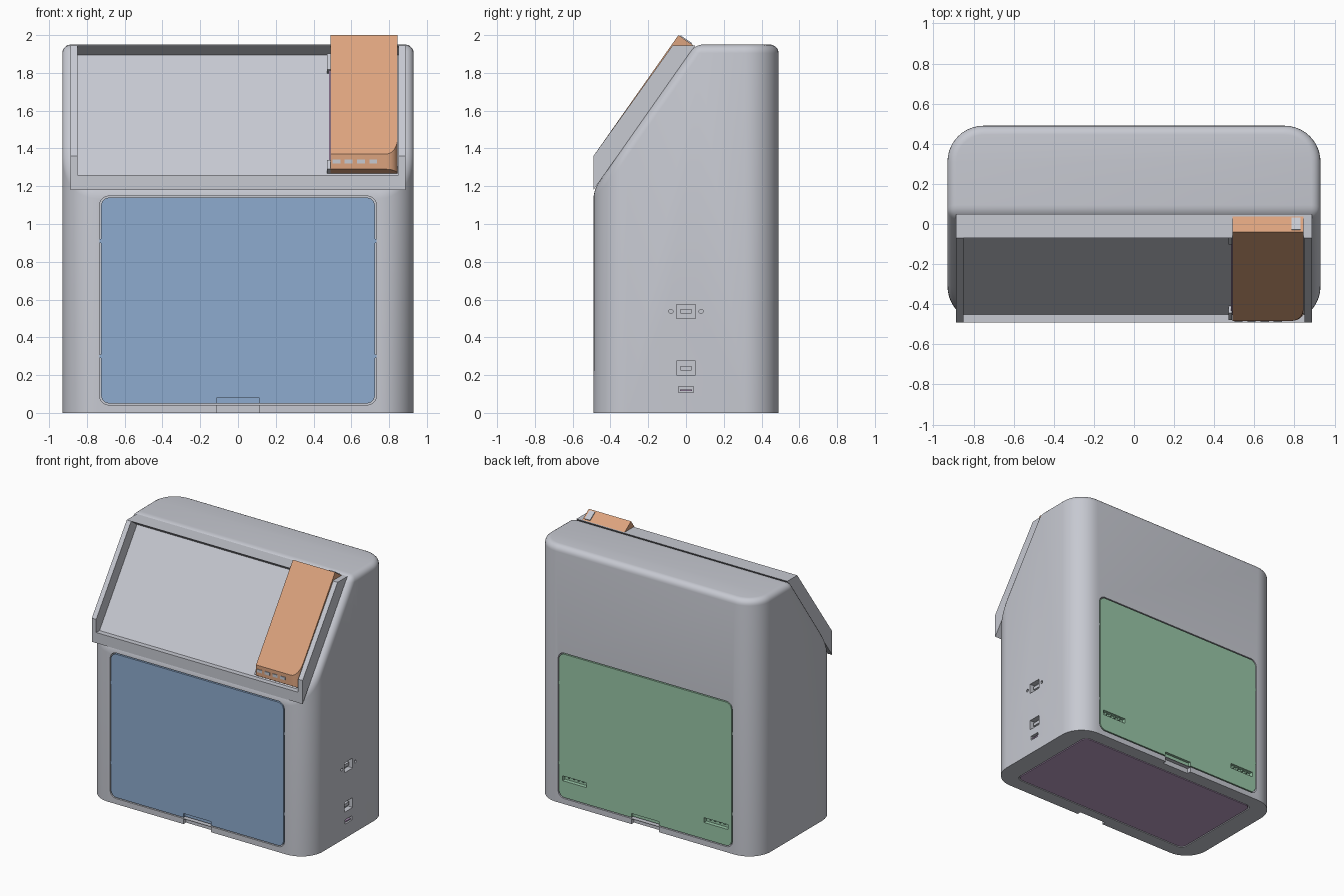
import bpy, bmesh, math
from mathutils import Vector

cube = bpy.data.objects.get("Cube")
if cube:
    bpy.data.objects.remove(cube, do_unlink=True)


def material(name, rgb):
    m = bpy.data.materials.new(name)
    m.use_nodes = True
    m.diffuse_color = (*rgb, 1)
    m.node_tree.nodes["Principled BSDF"].inputs["Base Color"].default_value = (*rgb, 1)
    return m


GREY = material("light grey", (.57, .585, .64))
BLUE = material("soft blue", (.27, .41, .62))
GREEN = material("soft green", (.32, .57, .39))
ORANGE = material("soft orange", (.72, .37, .21))
PURPLE = material("soft purple", (.51, .35, .57))


def place(axis, a, b, t):
    """Put outline point (a, b) at depth t along the axis."""
    return {"x": (t, a, b), "y": (a, t, b), "z": (a, b, t)}[axis]


def prism_mesh(axis, outline, lo, hi):
    bm = bmesh.new()
    ends = [[bm.verts.new(place(axis, a, b, t)) for a, b in outline] for t in (lo, hi)]
    bm.faces.new(ends[0])
    bm.faces.new(ends[1])
    n = len(outline)
    for i in range(n):
        j = (i + 1) % n
        bm.faces.new((ends[0][i], ends[0][j], ends[1][j], ends[1][i]))
    bmesh.ops.recalc_face_normals(bm, faces=bm.faces)
    return bm


def finish(name, bm, mat):
    me = bpy.data.meshes.new(name)
    bm.to_mesh(me)
    bm.free()
    me.materials.append(mat)
    ob = bpy.data.objects.new(name, me)
    bpy.context.collection.objects.link(ob)
    return ob


def prism(name, axis, outline, lo, hi, mat):
    return finish(name, prism_mesh(axis, outline, lo, hi), mat)


def rect(a0, a1, b0, b1, r=0, steps=6):
    """Rectangle outline with optional rounded corners."""
    if not r:
        return [(a0, b0), (a1, b0), (a1, b1), (a0, b1)]
    pts = []
    for k, (a, b) in enumerate([(a1 - r, b1 - r), (a0 + r, b1 - r), (a0 + r, b0 + r), (a1 - r, b0 + r)]):
        for i in range(steps + 1):
            ang = math.pi / 2 * (k + i / steps)
            pts.append((a + r * math.cos(ang), b + r * math.sin(ang)))
    return pts


def activate(ob):
    bpy.ops.object.select_all(action="DESELECT")
    ob.select_set(True)
    bpy.context.view_layer.objects.active = ob


def cut(target, axis, outline, lo, hi):
    cutter = prism("cutter", axis, outline, lo, hi, GREY)
    cutter.hide_render = True
    mod = target.modifiers.new("cut", "BOOLEAN")
    mod.operation, mod.solver, mod.object = "DIFFERENCE", "EXACT", cutter
    activate(target)
    bpy.ops.object.modifier_apply(modifier=mod.name)
    bpy.data.objects.remove(cutter, do_unlink=True)


def smooth(ob):
    activate(ob)
    bpy.ops.object.shade_smooth_by_angle(angle=math.radians(30))


# Main body: rounded block with a sloped upper front and soft upper edges
TOP, FRONT = 1.95, -.49
bm = prism_mesh("z", rect(-.93, .93, FRONT, -FRONT, .18, 10), 0, TOP)
slope = Vector((0, .54, .77)).normalized()
normal = Vector((0, -slope.z, slope.y))
res = bmesh.ops.bisect_plane(bm, geom=bm.verts[:] + bm.edges[:] + bm.faces[:],
                             plane_co=(0, FRONT, 1.18), plane_no=normal, clear_outer=True)
bmesh.ops.holes_fill(bm, edges=[e for e in bm.edges if e.is_boundary], sides=0)
bmesh.ops.recalc_face_normals(bm, faces=bm.faces)
rim = [e for e in bm.edges if min(v.co.z for v in e.verts) > 1.1
       and e.calc_face_angle(0) > math.radians(20)]
bmesh.ops.bevel(bm, geom=rim, offset=.045, segments=5, profile=.5,
                affect="EDGES", clamp_overlap=False)
body = finish("body", bm, GREY)

# Front and rear doors, each set in a pocket with a thin gap and a finger notch
GAP, DEPTH, NOTCH = .008, .04, .115
for name, side, mat in (("front_door", -1, BLUE), ("rear_door", 1, GREEN)):
    def span(inner, outer):
        return sorted((side * inner, side * outer))
    outer = -FRONT
    cut(body, "y", rect(-.725 - GAP, .725 + GAP, .05 - GAP, 1.14 + GAP, .05), *span(outer - DEPTH, outer + .1))
    cut(body, "y", rect(-NOTCH, NOTCH, -.02, .038), *span(outer - .03, outer + .1))
    door = prism(name, "y", rect(-.725, .725, .05, 1.14, .045), *span(outer - DEPTH, outer), mat)
    cut(door, "y", rect(-NOTCH, NOTCH, .03, .08), *span(outer - .02, outer + .1))
    if side > 0:
        for x in (-.595, .595):
            cut(door, "y", rect(x - .1, x + .1, .175, .212), *span(outer - .03, outer + .1))
            for k in range(4):
                tx = x - .06 + k * .04
                prism("vent_rib", "y", rect(tx - .005, tx + .005, .195, .212),
                      *span(outer - .03, outer - .015), GREEN)
    smooth(door)
    for x in (-.729, .729):
        for z in (.3, .91):
            prism("door_tab", "y", rect(x - .006, x + .006, z - .01, z + .01),
                  *span(outer - DEPTH, outer - .005), mat)

# Base plate
cut(body, "z", rect(-.77 - GAP, .77 + GAP, -.38 - GAP, .38 + GAP, .05), -.1, DEPTH)
base = prism("base_plate", "z", rect(-.77, .77, -.38, .38, .045), 0, DEPTH, PURPLE)
smooth(base)

# Side sockets with screw holes
for z0, z1, half in ((.5, .575, .05), (.2, .275, .05), (.108, .14, .04)):
    cut(body, "x", rect(-half, half, z0, z1), .89, 1)
for y in (-.08, .08):
    cut(body, "x", rect(y - .011, y + .011, .526, .548, .0108, 3), .9, 1)
for z in (.5375, .2375):
    prism("socket_tongue", "x", rect(-.03, .03, z - .012, z + .012), .88, .915, GREY)
prism("small_socket_tongue", "x", rect(-.032, .032, .115, .124), .88, .925, PURPLE)
smooth(body)

# Sloped tray: floor with end lips, and two side walls
prism("tray_floor", "x", [(-.49, 1.18), (-.49, 1.26), (-.45, 1.26), (0, 1.895),
                          (-.07, 1.946), (.05, 1.946)], -.86, .86, GREY)
for s in (-1, 1):
    lo, hi = sorted((s * .85, s * .887))
    prism("tray_side_wall", "x", [(-.49, 1.18), (-.49, 1.36), (-.07, 1.946), (.05, 1.946)],
          lo, hi, GREY)

# Sloped cover at the left end, with one rounded lower corner
bm = prism_mesh("x", [(-.483, 1.29), (-.483, 1.37), (-.04, 2), (.04, 1.945), (-.44, 1.265)], .49, .845)
corner = [e for e in bm.edges if all(v.co.x > .8 and v.co.y < -.48 for v in e.verts)]
bmesh.ops.bevel(bm, geom=corner, offset=.06, segments=6, profile=.5, affect="EDGES")
smooth(finish("cover", bm, ORANGE))

# Cover details: vent slots, end plate, edge strip and clips
for k in range(4):
    x = .5 + k * .065
    prism("cover_slot", "y", rect(x, x + .042, 1.32, 1.342), -.488, -.482, GREY)
prism("cover_end_plate", "x", [(-.03, 1.993), (.03, 1.952), (.033, 1.957), (-.027, 1.998)],
      .785, .83, GREY)


def rail(name, y0, y1, height, x0, x1, mat):
    """Strip lying on the tray floor between two depths."""
    foot = [Vector((0, y, 1.26 + (y + .45) * 1.41)) for y in (y0, y1)]
    pts = foot + [p + normal * height for p in reversed(foot)]
    prism(name, "x", [(p.y, p.z) for p in pts], x0, x1, mat)


rail("cover_edge_strip", -.43, -.01, .03, .483, .49, PURPLE)
for y0, y1 in ((-.445, -.41), (-.07, -.01)):
    rail("cover_clip", y0, y1, .04, .47, .489, GREY)
